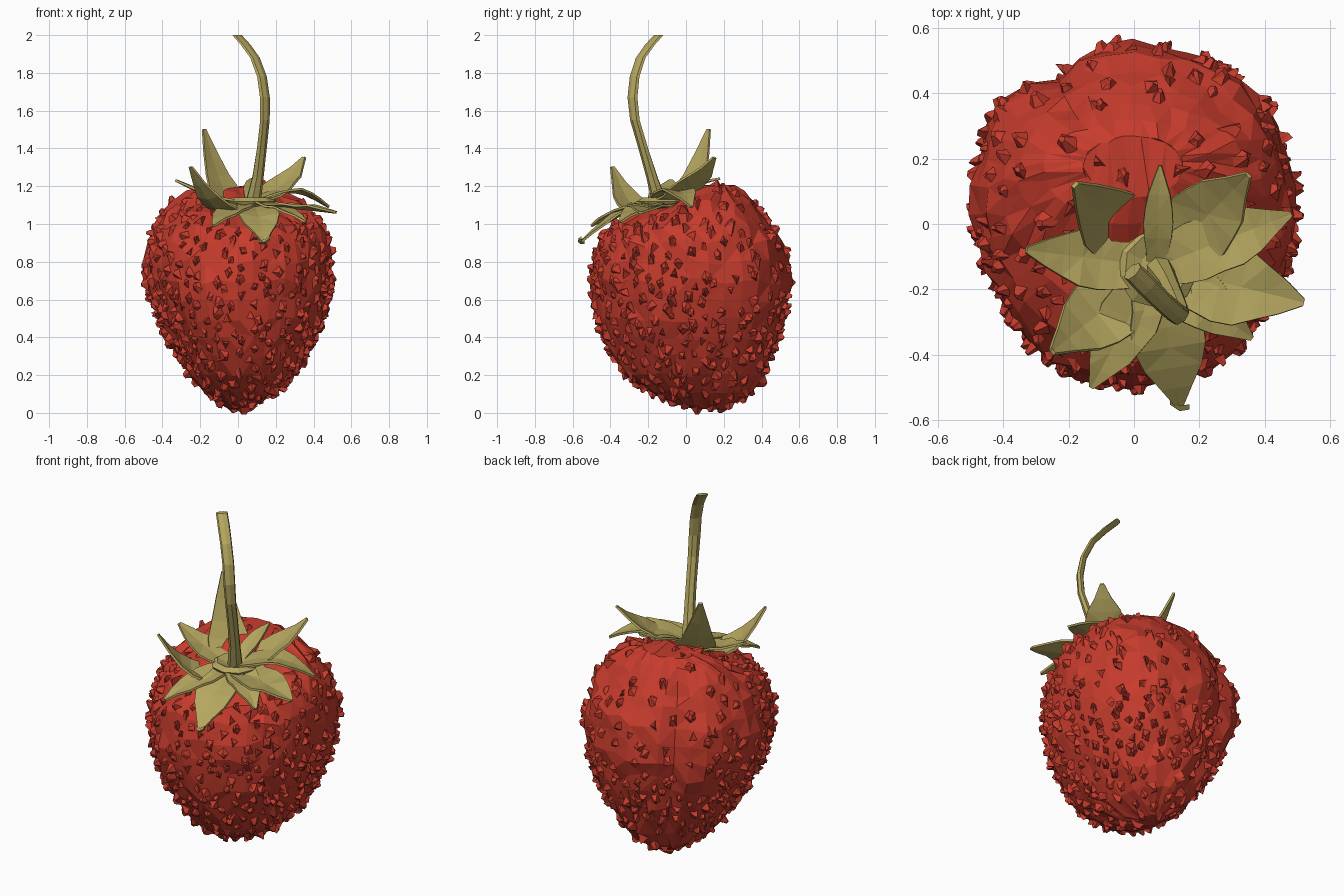
import bpy, bmesh, math, random
from mathutils import Vector
from mathutils.bvhtree import BVHTree

random.seed(7)
if "Cube" in bpy.data.objects:
    bpy.data.objects.remove(bpy.data.objects["Cube"], do_unlink=True)


def make_material(name, color):
    mat = bpy.data.materials.new(name)
    mat.use_nodes = True
    mat.diffuse_color = color
    mat.node_tree.nodes["Principled BSDF"].inputs["Base Color"].default_value = color
    return mat


RED = make_material("berry red", (0.57, 0.045, 0.026, 1))
GREEN = make_material("dry leaf green", (0.46, 0.38, 0.115, 1))


def finish(bm, name, mat):
    bmesh.ops.recalc_face_normals(bm, faces=bm.faces)
    mesh = bpy.data.meshes.new(name)
    bm.to_mesh(mesh)
    mesh.materials.append(mat)
    obj = bpy.data.objects.new(name, mesh)
    bpy.context.collection.objects.link(obj)
    return obj


def loft(bm, rings):
    loops = [[bm.verts.new(p) for p in ring] for ring in rings]
    n = len(loops[0])
    for a, b in zip(loops, loops[1:]):
        for i in range(n):
            j = (i + 1) % n
            bm.faces.new((a[i], a[j], b[j], b[i]))
    bm.faces.new(loops[0][::-1])
    bm.faces.new(loops[-1])


# Berry body: rows of height, x range and y range
ROWS = [
    (0.02, -0.05, 0.05, 0.06, 0.2), (0.05, -0.1, 0.11, -0.06, 0.26),
    (0.11, -0.18, 0.2, -0.2, 0.35), (0.2, -0.25, 0.29, -0.32, 0.41),
    (0.3, -0.32, 0.36, -0.39, 0.45), (0.4, -0.38, 0.41, -0.44, 0.49),
    (0.5, -0.43, 0.45, -0.47, 0.52), (0.6, -0.47, 0.475, -0.49, 0.54),
    (0.7, -0.5, 0.49, -0.5, 0.555), (0.8, -0.5, 0.49, -0.49, 0.545),
    (0.9, -0.48, 0.48, -0.46, 0.52), (0.98, -0.45, 0.45, -0.4, 0.47),
    (1.05, -0.41, 0.4, -0.26, 0.42), (1.11, -0.36, 0.34, -0.11, 0.37),
    (1.165, -0.28, 0.24, 0.0, 0.32), (1.2, -0.16, 0.15, 0.08, 0.27),
]
# Lumps and dents around the body: angle, strength, spread in degrees
LUMPS = [(42, 0.045, 18), (118, -0.08, 9), (140, 0.05, 12), (208, -0.06, 18)]


def berry_ring(z, x0, x1, y0, y1, n=36):
    ring = []
    for i in range(n):
        a = math.tau * i / n
        k = 1 + sum(s * math.exp(-((math.degrees(a) - c) / w) ** 2) for c, s, w in LUMPS)
        k += random.uniform(-0.025, 0.025)
        wobble = min(0.02, 0.025 * (x1 - x0))
        ring.append(((x0 + x1) / 2 + (x1 - x0) / 2 * k * math.cos(a),
                     (y0 + y1) / 2 + (y1 - y0) / 2 * k * math.sin(a),
                     z + random.uniform(-wobble, wobble)))
    return ring


body = bmesh.new()
loft(body, [berry_ring(*row) for row in ROWS])
bmesh.ops.triangulate(body, faces=body.faces)
bmesh.ops.recalc_face_normals(body, faces=body.faces)
tree = BVHTree.FromBMesh(body)
finish(body, "berry_body", RED)

# Seeds: low, crooked chips scattered over the skin
BASE = Vector((0.07, -0.13, 1.1))
seeds = bmesh.new()
centre = Vector((0, 0.04, 0.62))
COUNT = 640
for k in range(COUNT):
    h = 1 - 2 * (k + 0.5) / COUNT
    a = k * math.pi * (3 - math.sqrt(5)) + random.uniform(-0.06, 0.06)
    r = math.sqrt(1 - h * h)
    ray = Vector((r * math.cos(a), r * math.sin(a), h))
    sparse = ray.y > 0 and h > -0.3
    if random.random() < (0.5 if sparse else 0.08):
        continue
    spot, normal, _, _ = tree.ray_cast(centre, ray)
    if spot is None or (spot - BASE).length < 0.24:
        continue
    normal = (normal + ray * 2).normalized()
    side = normal.cross(Vector((0.01, 0, 1))).normalized()
    up = side.cross(normal)
    size = random.uniform(0.03, 0.046)
    turn = random.uniform(0, math.tau)
    sides = random.choice((3, 4, 4, 5))
    lean = side * random.uniform(-0.02, 0.02) + up * random.uniform(-0.02, 0.02)

    def chip_ring(scale, lift, shift):
        pts = []
        for i in range(sides):
            b = turn + math.tau * i / sides
            reach = size * scale * random.uniform(0.75, 1.2)
            pts.append(spot + shift + side * math.cos(b) * reach * 0.85
                       + up * math.sin(b) * reach * 1.15
                       + normal * (lift + random.uniform(-0.006, 0.006)))
        return pts

    loft(seeds, [chip_ring(1, -0.012, lean * 0),
                 chip_ring(0.3, random.uniform(0.014, 0.03), lean)])
bmesh.ops.triangulate(seeds, faces=seeds.faces)
finish(seeds, "seeds", RED)

# Leaves: tip position, bend height, how far out the bend sits, half width
LEAVES = [
    ((0.08, 0.18, 1.24), 1.19, 0.5, 0.04), ((0.35, 0.15, 1.35), 1.19, 0.55, 0.105),
    ((0.48, 0.03, 1.09), 1.17, 0.5, 0.085), ((0.52, -0.24, 1.06), 1.08, 0.62, 0.115),
    ((0.36, -0.35, 1.01), 1.08, 0.5, 0.085), ((0.14, -0.56, 0.9), 1.03, 0.58, 0.105),
    ((-0.13, -0.5, 0.99), 1.07, 0.5, 0.085), ((-0.25, -0.39, 1.3), 1.12, 0.68, 0.105),
    ((-0.33, -0.08, 1.23), 1.15, 0.55, 0.085), ((-0.18, 0.12, 1.5), 1.24, 0.7, 0.11),
]
SHAPE = [0.7, 0.88, 1.0, 1.05, 0.98, 0.78, 0.45, 0.1]
for number, (tip, bend_z, out, width) in enumerate(LEAVES, 1):
    tip = Vector(tip)
    bend = BASE.lerp(tip, out)
    bend.z = bend_z
    control = (bend - BASE * (1 - out) ** 2 - tip * out ** 2) / (2 * out * (1 - out))
    across = (tip - BASE).cross(Vector((0, 0, 1))).normalized()
    bm = bmesh.new()
    previous = None
    for i, w in enumerate(SHAPE):
        t = i / (len(SHAPE) - 1)
        p = BASE * (1 - t) ** 2 + control * 2 * t * (1 - t) + tip * t * t
        wide = across * w * width * random.uniform(0.9, 1.1)
        rise = Vector((0, 0, random.uniform(0.08, 0.25) * w * width))
        row = [bm.verts.new(q) for q in (p - wide + rise, p, p + wide + rise)]
        if previous:
            for s in (0, 1):
                bm.faces.new((previous[s], previous[s + 1], row[s + 1], row[s]))
        previous = row
    bmesh.ops.triangulate(bm, faces=bm.faces)
    leaf = finish(bm, f"leaf_{number}", GREEN)
    solid = leaf.modifiers.new("thickness", "SOLIDIFY")
    solid.thickness = 0.012
    solid.offset = 0

# Curled end of the front leaf
hook = bmesh.new()
loft(hook, [[(x, y - 0.008, z), (x, y + 0.008, z - 0.012), (x, y + 0.008, z + 0.012)]
            for x, y, z in ((0.11, -0.545, 0.905), (0.14, -0.565, 0.905), (0.17, -0.56, 0.925))])
finish(hook, "leaf_hook", GREEN)


# Tubes along a path, thin and wide radii turned diagonally
def tube(name, path, sides):
    bm = bmesh.new()
    thin, broad = Vector((0.707, -0.707, 0)), Vector((0.707, 0.707, 0))
    rings = []
    for x, y, z, r_thin, r_broad in path:
        angles = [math.tau * i / sides for i in range(sides)]
        rings.append([Vector((x, y, z)) + thin * r_thin * math.cos(a)
                      + broad * r_broad * math.sin(a) for a in angles])
    loft(bm, rings)
    finish(bm, name, GREEN)


tube("stem", [
    (0.07, -0.13, 1.05, 0.055, 0.055), (0.08, -0.14, 1.12, 0.042, 0.042),
    (0.105, -0.18, 1.25, 0.03, 0.032), (0.125, -0.225, 1.4, 0.024, 0.03),
    (0.142, -0.27, 1.55, 0.02, 0.031), (0.142, -0.283, 1.67, 0.019, 0.033),
    (0.127, -0.272, 1.78, 0.017, 0.033), (0.09, -0.24, 1.88, 0.016, 0.033),
    (0.04, -0.19, 1.95, 0.016, 0.034), (-0.005, -0.145, 2.0, 0.015, 0.033),
], 7)
tube("collar", [(0.07, -0.13, 1.06, 0.09, 0.09), (0.07, -0.13, 1.12, 0.13, 0.13),
                (0.07, -0.13, 1.14, 0.1, 0.1), (0.07, -0.13, 1.12, 0.05, 0.05)], 9)
